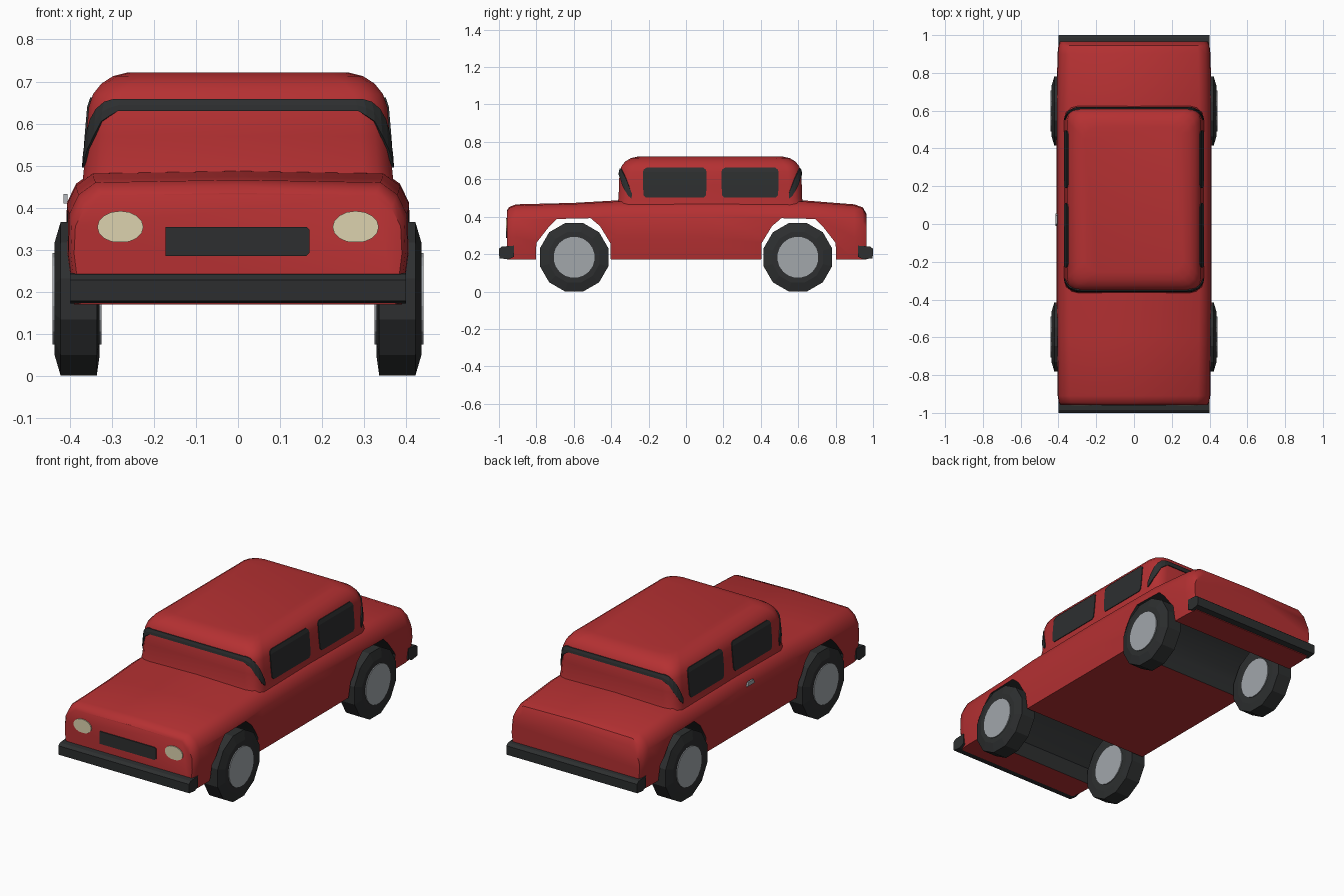
import bpy, bmesh, math
from mathutils import Vector

if "Cube" in bpy.data.objects:
    bpy.data.objects.remove(bpy.data.objects["Cube"])


def material(name, rgb):
    m = bpy.data.materials.new(name)
    m.diffuse_color = (*rgb, 1)
    m.use_nodes = True
    m.node_tree.nodes["Principled BSDF"].inputs["Base Color"].default_value = m.diffuse_color
    return m


RED = material("red_paint", (0.46, 0.03, 0.032))
BLACK = material("black_trim", (0.026, 0.028, 0.029))
GREY = material("hub_grey", (0.36, 0.385, 0.41))
CREAM = material("lamp_cream", (0.72, 0.65, 0.43))


def loft(name, rings, mats, caps=True, closed=True, smooth=None):
    """Skin a list of equal-length rings into one object."""
    bm = bmesh.new()
    rows = [[bm.verts.new(p) for p in ring] for ring in rings]
    n = len(rows[0])
    for a, b in zip(rows, rows[1:]):
        for i in range(n if closed else n - 1):
            j = (i + 1) % n
            bm.faces.new((a[i], a[j], b[j], b[i]))
    if caps:
        bm.faces.new(rows[0][::-1])
        bm.faces.new(rows[-1])
        bmesh.ops.recalc_face_normals(bm, faces=bm.faces[:])
    me = bpy.data.meshes.new(name)
    bm.to_mesh(me)
    bm.free()
    ob = bpy.data.objects.new(name, me)
    bpy.context.collection.objects.link(ob)
    for m in mats:
        me.materials.append(m)
    if smooth:
        bpy.ops.object.select_all(action='DESELECT')
        ob.select_set(True)
        bpy.context.view_layer.objects.active = ob
        bpy.ops.object.shade_smooth_by_angle(angle=math.radians(smooth))
    return ob


def plate(name, outline, offset, mat):
    """Thin solid plate from an outline pushed along an offset."""
    off = Vector(offset)
    return loft(name, [outline, [Vector(p) + off for p in outline]], [mat])


# Lower body: cross-sections along the length (y, top z, half width)
def body_ring(y, top, w):
    half = [(w - .015, .17), (w, .29), (w - .003, top - .08),
            (w - .025, top - .035), (w - .065, top - .006)]
    return ([(x, y, z) for x, z in half] + [(0, y, top)]
            + [(-x, y, z) for x, z in reversed(half)])


sections = [(-.957, .435, .39), (-.945, .452, .398), (-.91, .466, .404),
            (-.6, .474, .408), (-.37, .487, .41), (.1, .492, .41),
            (.63, .487, .41), (.9, .466, .405), (.945, .45, .4),
            (.965, .415, .392)]
body = loft("body", [body_ring(*s) for s in sections], [RED, BLACK])

# Wheel arches cut right through, with black linings
arch = [(-.205, .1), (-.2, .26), (-.13, .35), (-.09, .388), (.09, .392),
        (.14, .35), (.195, .26), (.2, .1)]
for label, y0, s in (("front", -.6, 1), ("rear", .6, -1)):
    cutter = loft(label + "_arch_cutter",
                  [[(x, y0 + s * y, z) for y, z in arch] for x in (-.6, .6)],
                  [RED, BLACK])
    for f in cutter.data.polygons:
        f.material_index = 1
    cutter.hide_render = True
    mod = body.modifiers.new(label + "_arch", 'BOOLEAN')
    mod.operation = 'DIFFERENCE'
    mod.solver = 'EXACT'
    mod.object = cutter
    bpy.context.view_layer.objects.active = body
    bpy.ops.object.modifier_apply(modifier=mod.name)
    bpy.data.objects.remove(cutter)
bpy.ops.object.select_all(action='DESELECT')
body.select_set(True)
bpy.context.view_layer.objects.active = body
bpy.ops.object.shade_smooth_by_angle(angle=math.radians(35))

# Cabin: stacked rounded rectangles (z, half width, half length)
CY, R = .13, .07
levels = [(.46, .37, .5), (.5, .366, .49), (.57, .361, .489), (.64, .355, .485),
          (.67, .345, .475), (.695, .325, .455), (.713, .297, .425),
          (.722, .26, .385)]


def cabin_size(z):
    for (z0, a0, b0), (z1, a1, b1) in zip(levels, levels[1:]):
        if z <= z1:
            t = (z - z0) / (z1 - z0)
            return a0 + t * (a1 - a0), b0 + t * (b1 - b0)
    return levels[-1][1:]


def cabin_corner(z, deg, grow=0.0, sx=1, sy=1):
    """Point on a rounded corner: 0 degrees faces sideways, 90 lengthways."""
    hx, hy = cabin_size(z)
    a = math.radians(deg)
    return (sx * (hx - R + (R + grow) * math.cos(a)),
            CY + sy * (hy - R + (R + grow) * math.sin(a)), z)


def cabin_ring(z):
    ring = []
    for sx, sy, degs in ((1, 1, (0, 30, 60, 90)), (-1, 1, (90, 60, 30, 0)),
                         (-1, -1, (0, 30, 60, 90)), (1, -1, (90, 60, 30, 0))):
        ring += [cabin_corner(z, d, 0, sx, sy) for d in degs]
    return ring


loft("cabin", [cabin_ring(l[0]) for l in levels], [RED], smooth=50)

# Dark strip over the front and rear screens, running down the corners
strip = [(90, .658, .63), (75, .658, .618), (60, .652, .605), (45, .635, .57),
         (30, .61, .54), (15, .57, .512), (0, .525, .496)]
for label, sy in (("windscreen_strip", -1), ("rear_screen_strip", 1)):
    cols = [(-1, *p) for p in reversed(strip)] + [(1, *p) for p in strip]
    if sy > 0:
        cols.reverse()
    rings = []
    for sx, d, top, low in cols:
        mid = (top + low) / 2
        rings.append([cabin_corner(z, d, g, sx, sy) for z, g in
                      ((low, .005), (mid, .005), (top, .005),
                       (top, -.004), (mid, -.004), (low, -.004))])
    loft(label, rings, [BLACK])

# Side windows following the cabin walls
rows = [(.502, .015), (.515, .003), (.57, 0), (.64, 0), (.652, .004), (.662, .018)]
for side, sx in (("right", 1), ("left", -1)):
    for label, y0, y1 in (("front", -.23, .11), ("rear", .19, .495)):
        rings = []
        for z, inset in rows:
            x = cabin_size(z)[0]
            rings.append([(sx * (x + g), y, z) for g, y in
                          ((-.003, y0 + inset), (.004, y0 + inset),
                           (.004, y1 - inset), (-.003, y1 - inset))])
        loft(f"{side}_{label}_window", rings, [BLACK])

# Bumpers with chamfered lower and end edges
for label, s in (("front_bumper", -1), ("rear_bumper", 1)):
    outline = [(.92, .185), (.95, .172), (.998, .178), (1.0, .228), (.985, .24), (.92, .245)]
    loft(label, [[(x, s * y, z) for y, z in outline] for x in (-.4, .4)], [BLACK])

# Grille and headlights on the nose
plate("grille", [(x, -.955, z) for x, z in
                 ((-.173, .285), (.163, .285), (.17, .292), (.17, .348),
                  (.163, .354), (-.173, .354))], (0, -.007, 0), BLACK)
for side, sx in (("right", 1), ("left", -1)):
    oval = []
    for i in range(16):
        a = math.tau * i / 16
        z = max(.318, .354 + .038 * math.sin(a))
        oval.append((sx * (.28 + .055 * math.cos(a)), -.955, z))
    plate(side + "_headlight", oval, (0, -.007, 0), CREAM)

# Small handle on the left flank
plate("left_door_handle", [(-.406, y, z) for y, z in
                           ((-.01, .41), (.055, .41), (.045, .432), (0, .432))],
      (-.009, 0, 0), GREY)


# Wheels: turned tyre with a hub disc on both faces
def circle(x, r, y0, n):
    return [(x, y0 + r * math.sin(math.tau * (i + .5) / n),
             .183 + r * math.cos(math.tau * (i + .5) / n)) for i in range(n)]


for side, sx in (("right", 1), ("left", -1)):
    for label, y0 in (("front", -.598), ("rear", .598)):
        tyre = [(.33, .145), (.336, .189), (.422, .189), (.436, .14)]
        loft(f"{side}_{label}_tyre",
             [circle(sx * x, r, y0, 12) for x, r in tyre], [BLACK])
        for face, xa, xb in (("outer", .434, .441), ("inner", .332, .325)):
            loft(f"{side}_{label}_{face}_hub",
                 [circle(sx * x, .11, y0, 20) for x in (xa, xb)], [GREY])
